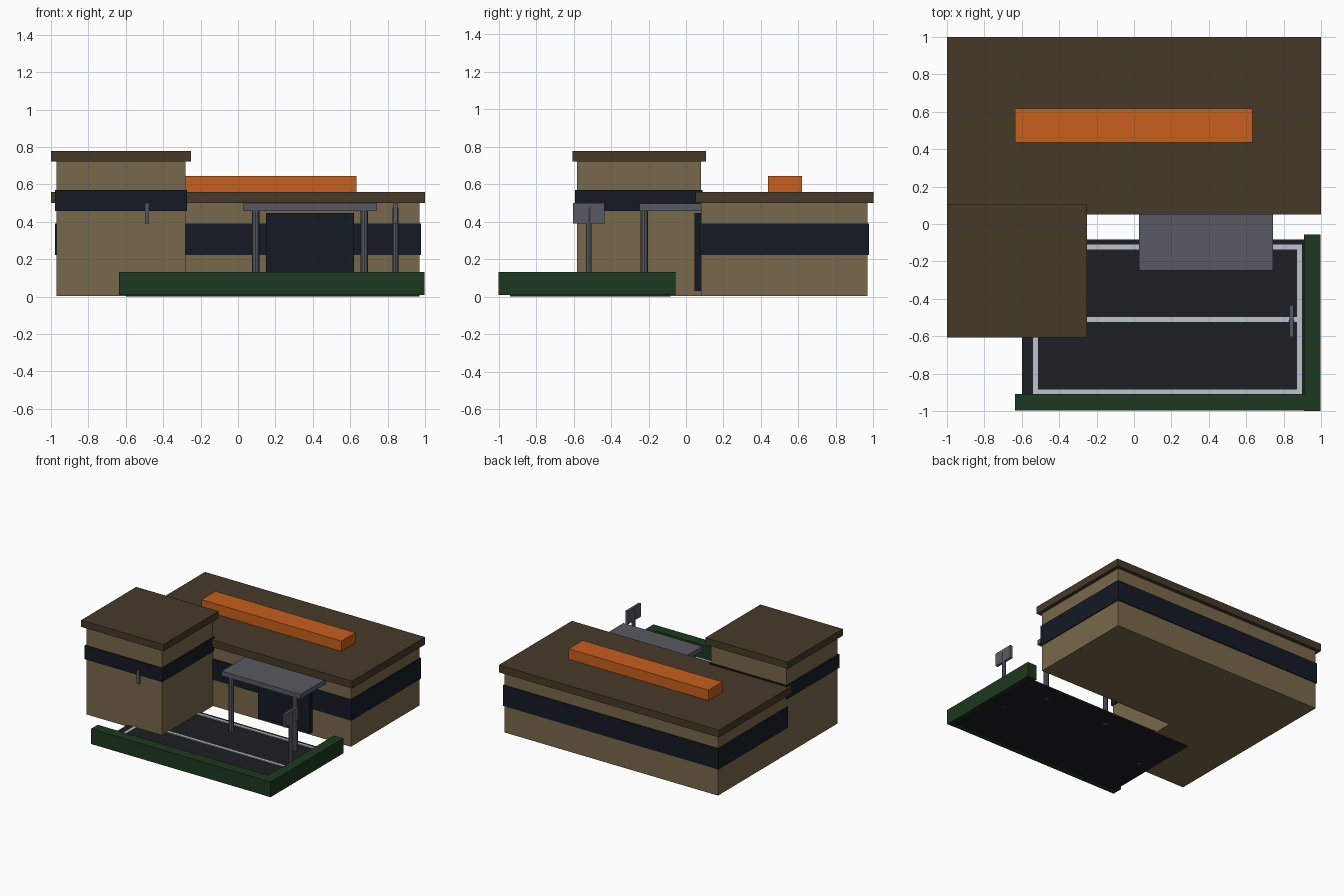
import bpy

if "Cube" in bpy.data.objects:
    bpy.data.objects.remove(bpy.data.objects["Cube"])


def material(name, rgb):
    m = bpy.data.materials.new(name)
    m.diffuse_color = (*rgb, 1)
    m.use_nodes = True
    m.node_tree.nodes["Principled BSDF"].inputs["Base Color"].default_value = m.diffuse_color
    return m


TAN = material("tan_wall", (0.19, 0.14, 0.07))
BROWN = material("brown_roof", (0.062, 0.041, 0.022))
GLASS = material("dark_glass", (0.007, 0.010, 0.018))
ORANGE = material("orange", (0.58, 0.115, 0.012))
METAL = material("grey_metal", (0.095, 0.102, 0.122))
HEDGE = material("hedge_green", (0.012, 0.040, 0.014))
ASPHALT = material("asphalt", (0.012, 0.013, 0.016))
PAINT = material("line_paint", (0.50, 0.55, 0.63))


def finish(name, mat):
    ob = bpy.context.object
    ob.name = name
    ob.data.materials.append(mat)
    return ob


def box(name, mat, x, y, z):
    """Box from (min, max) ranges on each axis."""
    bpy.ops.mesh.primitive_cube_add(size=1, location=[(a + b) / 2 for a, b in (x, y, z)])
    ob = finish(name, mat)
    ob.scale = [b - a for a, b in (x, y, z)]
    bpy.ops.object.transform_apply(location=False, rotation=False, scale=True)
    return ob


def post(name, x, y, r, top):
    bpy.ops.mesh.primitive_cylinder_add(vertices=8, radius=r, depth=top, location=(x, y, top / 2))
    return finish(name, METAL)


# Main hall with window band, roof slab and roof light
box("hall_walls", TAN, (-0.97, 0.97), (0.08, 0.97), (0.003, 0.51))
box("hall_window_band", GLASS, (-0.978, 0.978), (0.072, 0.978), (0.222, 0.392))
box("hall_roof", BROWN, (-1, 1), (0.052, 1), (0.50, 0.56))
box("roof_box", ORANGE, (-0.637, 0.633), (0.437, 0.618), (0.555, 0.645))

# Taller wing
box("wing_walls", TAN, (-0.97, -0.282), (-0.582, 0.08), (0.003, 0.73))
box("wing_window_band", GLASS, (-0.978, -0.273), (-0.592, 0.088), (0.458, 0.57))
box("wing_roof", BROWN, (-1, -0.252), (-0.606, 0.108), (0.722, 0.778))

# Entrance and canopy
box("entrance_door", GLASS, (0.15, 0.62), (0.045, 0.09), (0.03, 0.447))
box("canopy", METAL, (0.026, 0.742), (-0.248, 0.085), (0.458, 0.497))
for i, px in enumerate((0.094, 0.676)):
    post(f"canopy_post_{i}", px, -0.222, 0.02, 0.47)

# Yard with painted lines
box("yard", ASPHALT, (-0.60, 0.97), (-0.94, -0.082), (0, 0.015))
for i, y in enumerate((-0.897, -0.510, -0.122)):
    box(f"yard_line_across_{i}", PAINT, (-0.54, 0.897), (y - 0.013, y + 0.013), (0.012, 0.022))
for i, x in enumerate((-0.527, 0.884)):
    box(f"yard_line_side_{i}", PAINT, (x - 0.013, x + 0.013), (-0.91, -0.109), (0.012, 0.0215))

# Low hedges along the front and right side
box("front_hedge", HEDGE, (-0.637, 0.994), (-0.998, -0.91), (0.008, 0.132))
box("side_hedge", HEDGE, (0.91, 0.996), (-1, -0.056), (0.008, 0.131))

# Board panels on posts at both ends of the yard
for side, x in (("left", -0.487), ("right", 0.842)):
    post(f"{side}_board_post", x, -0.519, 0.0155, 0.475)
    box(f"{side}_board", METAL, (x - 0.01, x + 0.01), (-0.604, -0.434), (0.39, 0.499))
